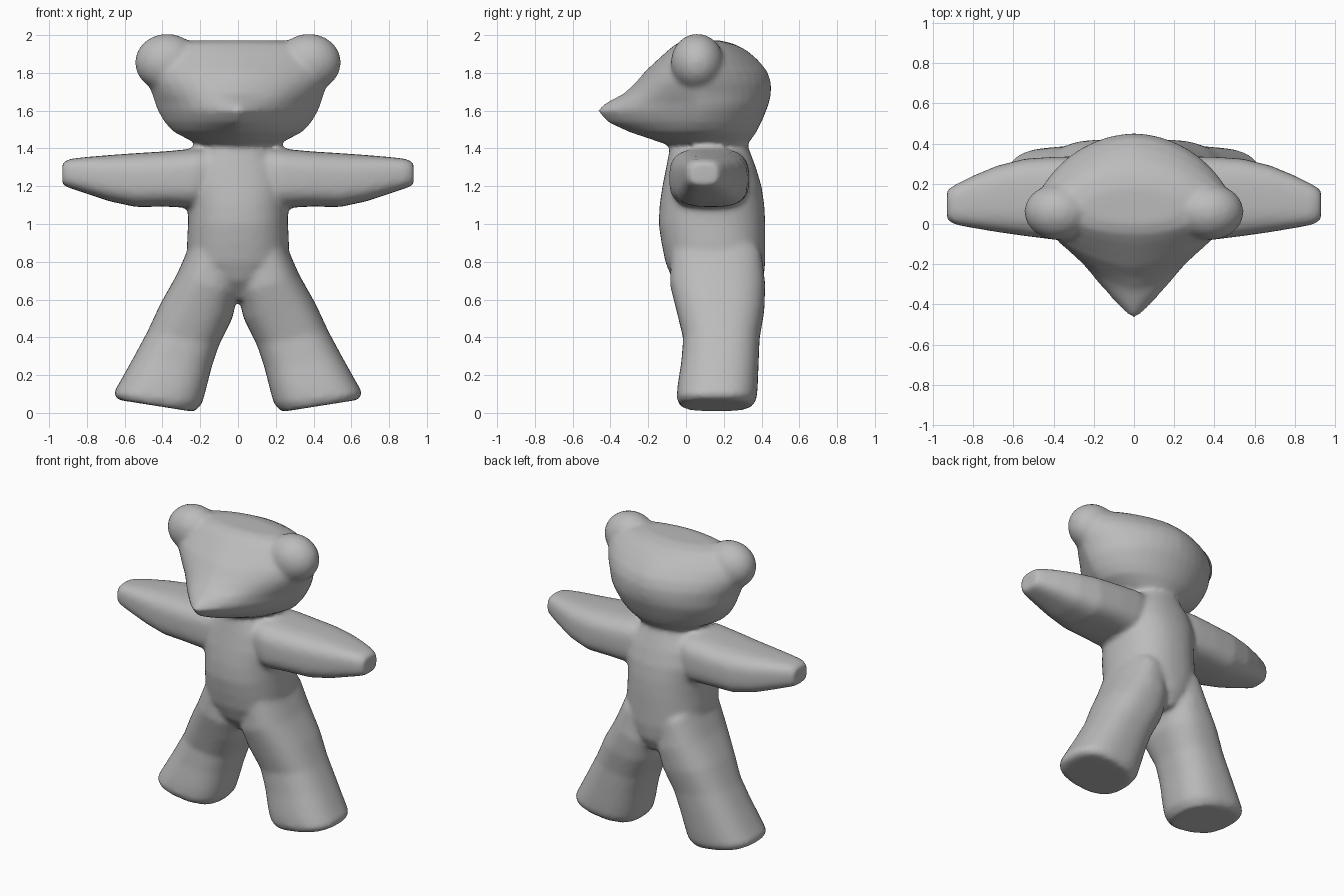
import bpy, bmesh, math
from mathutils import Matrix

N = 40
bm = bmesh.new()


def power(v, e):
    return math.copysign(abs(v) ** e, v)


def loft(rings, sign=1):
    """Skin rings: (x0, z0, x1, z1, y_front, y_mid, y_back, front_exp, back_exp)."""
    loops = []
    for x0, z0, x1, z1, yf, ym, yb, pf, pb in rings:
        loop = []
        for i in range(N):
            a = 2 * math.pi * i / N
            c, s = math.cos(a), math.sin(a)
            p = pf if s < 0 else pb
            u = power(c, 2 / p)
            v = power(s, 2 / p)
            x = (x0 + x1) / 2 + u * (x1 - x0) / 2
            z = (z0 + z1) / 2 + u * (z1 - z0) / 2
            y = ym + v * ((ym - yf) if s < 0 else (yb - ym))
            loop.append(bm.verts.new((sign * x, y, z)))
        loops.append(loop)
    for a, b in zip(loops, loops[1:]):
        for i in range(N):
            j = (i + 1) % N
            bm.faces.new((a[i], a[j], b[j], b[i]))
    bm.faces.new(loops[0])
    bm.faces.new(loops[-1])


def level(z, w, yf, ym, yb, pf=2.3, pb=2.3):
    return (-w, z, w, z, yf, ym, yb, pf, pb)


def limb(x0, z0, x1, z1, yf, yb, p=2.5):
    return (x0, z0, x1, z1, yf, (yf + yb) / 2, yb, p, p)


# Torso and neck
loft([level(0.60, 0.05, 0.02, 0.17, 0.36), level(0.70, 0.19, -0.07, 0.15, 0.41),
      level(0.80, 0.27, -0.11, 0.15, 0.42), level(0.90, 0.27, -0.13, 0.14, 0.42),
      level(1.00, 0.265, -0.145, 0.13, 0.42), level(1.10, 0.265, -0.14, 0.13, 0.415),
      level(1.20, 0.28, -0.125, 0.13, 0.40), level(1.30, 0.26, -0.105, 0.13, 0.37),
      level(1.38, 0.20, -0.09, 0.13, 0.34), level(1.42, 0.175, -0.08, 0.13, 0.325),
      level(1.52, 0.17, -0.07, 0.13, 0.32)])

# Head, pointed towards the snout
loft([level(1.405, 0.16, -0.06, 0.13, 0.30, 2, 2), level(1.44, 0.25, -0.16, 0.11, 0.34, 1.7, 2),
      level(1.49, 0.345, -0.31, 0.09, 0.375, 1.35, 2), level(1.54, 0.39, -0.42, 0.08, 0.40, 1.2, 2),
      level(1.60, 0.425, -0.475, 0.08, 0.425, 1.15, 2), level(1.64, 0.44, -0.43, 0.08, 0.44, 1.2, 2),
      level(1.69, 0.455, -0.33, 0.08, 0.45, 1.45, 1.9), level(1.75, 0.48, -0.265, 0.08, 0.45, 1.6, 1.8),
      level(1.81, 0.50, -0.215, 0.08, 0.43, 1.6, 1.65), level(1.87, 0.49, -0.15, 0.08, 0.38, 1.6, 1.6),
      level(1.92, 0.43, -0.095, 0.08, 0.32, 1.7, 1.7), level(1.955, 0.36, -0.05, 0.08, 0.25, 1.9, 1.9),
      level(1.972, 0.24, 0.0, 0.09, 0.18, 2, 2)])

for side in (1, -1):
    # Ear
    bmesh.ops.create_icosphere(
        bm, subdivisions=4, radius=1,
        matrix=Matrix.Translation((side * 0.375, 0.06, 1.855)) @ Matrix.Diagonal((0.17, 0.14, 0.152, 1)))
    # Arm
    loft([limb(0.10, 1.12, 0.10, 1.40, -0.06, 0.31, 3), limb(0.25, 1.085, 0.22, 1.40, -0.09, 0.335, 3),
          limb(0.38, 1.092, 0.38, 1.385, -0.08, 0.335, 3), limb(0.54, 1.09, 0.54, 1.375, -0.06, 0.325, 3),
          limb(0.68, 1.12, 0.68, 1.365, -0.04, 0.29, 3), limb(0.80, 1.16, 0.80, 1.355, -0.02, 0.24, 3),
          limb(0.89, 1.19, 0.89, 1.345, -0.003, 0.195, 3), limb(0.93, 1.205, 0.93, 1.325, 0.02, 0.17, 3)], side)
    # Leg with slanted sole
    loft([limb(0.02, 0.78, 0.25, 0.90, -0.08, 0.40), limb(0.0, 0.63, 0.325, 0.73, -0.085, 0.42),
          limb(0.03, 0.50, 0.41, 0.58, -0.05, 0.415), limb(0.10, 0.36, 0.48, 0.43, -0.015, 0.39),
          limb(0.14, 0.24, 0.55, 0.30, -0.025, 0.385), limb(0.17, 0.12, 0.625, 0.165, -0.045, 0.38),
          limb(0.19, 0.05, 0.66, 0.105, -0.05, 0.375), limb(0.23, 0.005, 0.64, 0.07, -0.03, 0.35)], side)

bmesh.ops.recalc_face_normals(bm, faces=bm.faces[:])
mesh = bpy.data.meshes.new("bear_body")
bm.to_mesh(mesh)
bm.free()
bear = bpy.data.objects.new("bear_body", mesh)
bpy.context.collection.objects.link(bear)

# One grey material
grey = bpy.data.materials.new("plain grey")
grey.diffuse_color = (0.5, 0.5, 0.5, 1)
mesh.materials.append(grey)

# Merge all parts into one soft skin
remesh = bear.modifiers.new("merge", 'REMESH')
remesh.mode = 'VOXEL'
remesh.voxel_size = 0.016
remesh.use_smooth_shade = True
soft = bear.modifiers.new("soften", 'SMOOTH')
soft.factor = 0.5
soft.iterations = 8
